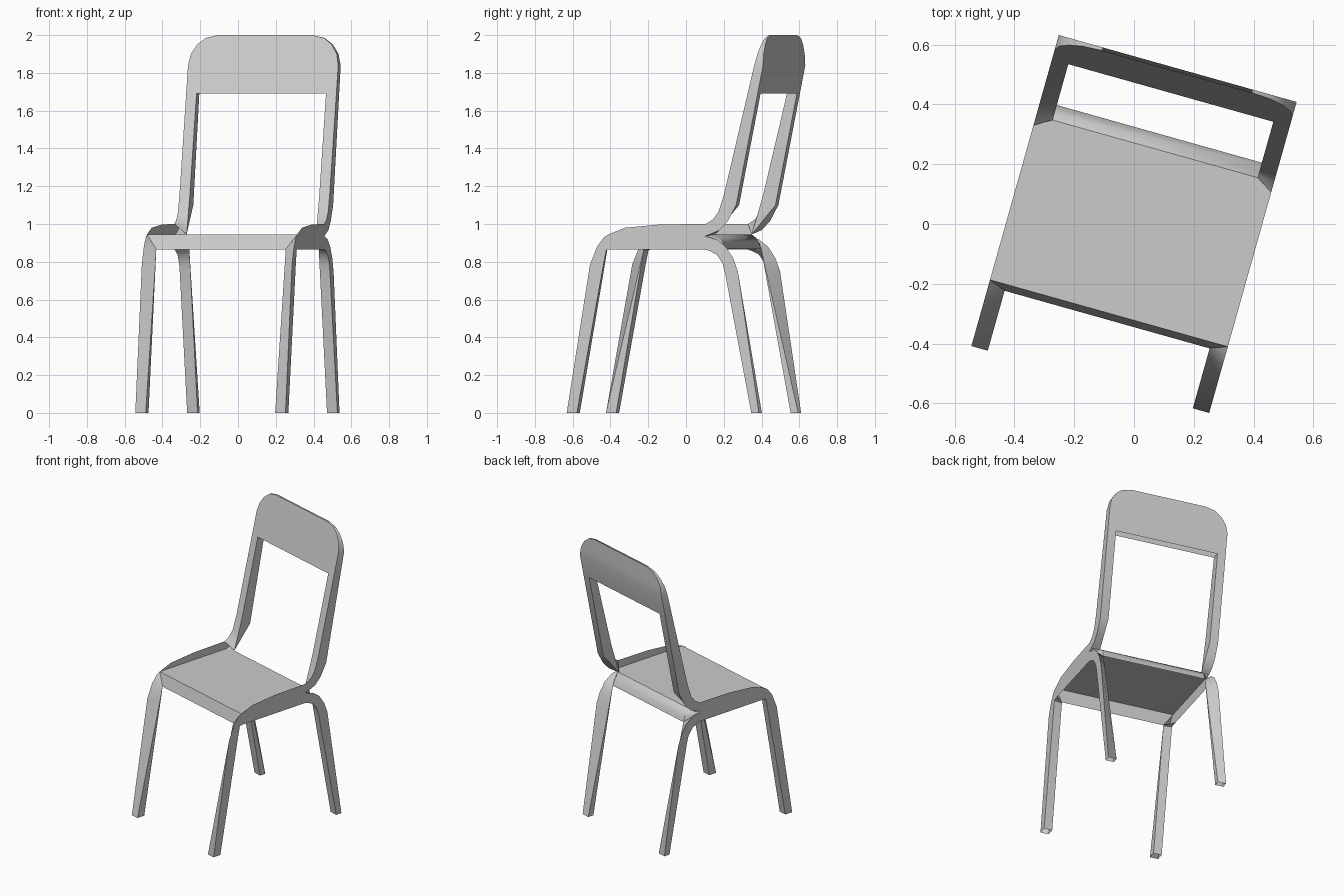
import bpy, bmesh, math
from mathutils import Vector

cube = bpy.data.objects.get("Cube")
if cube:
    bpy.data.objects.remove(cube, do_unlink=True)

TURN = -math.radians(15.7)   # whole chair is turned on the floor
HALF = 0.413                 # half width of the chair
INNER = 0.356                # inner side of legs and posts

grey = bpy.data.materials.new("light_grey")
grey.use_nodes = True
colour = (0.6, 0.6, 0.6, 1)
grey.diffuse_color = colour
grey.node_tree.nodes["Principled BSDF"].inputs["Base Color"].default_value = colour


def skin(name, rows, closed=False, facing=None):
    """Skin rows of points as an open-ended tube or a sheet facing one way."""
    bm = bmesh.new()
    grid = [[bm.verts.new(p) for p in row] for row in rows]
    n = len(grid[0])
    for a, b in zip(grid, grid[1:]):
        for i in range(n if closed else n - 1):
            j = (i + 1) % n
            bm.faces.new((a[i], a[j], b[j], b[i]))
    bmesh.ops.remove_doubles(bm, verts=bm.verts, dist=0.0005)
    bmesh.ops.recalc_face_normals(bm, faces=bm.faces)
    if facing:
        total = sum((f.normal * f.calc_area() for f in bm.faces), Vector())
        if total.dot(Vector(facing)) < 0:
            bmesh.ops.reverse_faces(bm, faces=bm.faces)
    mesh = bpy.data.meshes.new(name)
    bm.to_mesh(mesh)
    bm.free()
    mesh.materials.append(grey)
    obj = bpy.data.objects.new(name, mesh)
    bpy.context.collection.objects.link(obj)
    obj.rotation_euler.z = TURN
    bpy.ops.object.select_all(action="DESELECT")
    obj.select_set(True)
    bpy.context.view_layer.objects.active = obj
    bpy.ops.object.shade_smooth_by_angle(angle=math.radians(30))


def bar(name, side, apex, sections, tip):
    """Hollow bar whose inner side narrows to an apex at the seat.
    Inner edges run straight from the apex to the section numbered tip."""
    apex = Vector(apex)
    rows = []
    for i, (a, b) in enumerate(sections):
        inner_a, inner_b = Vector(a), Vector(b)
        if i < tip:
            end_a, end_b = (Vector(p) for p in sections[tip])
            t = min(1, max(0, (b[1] - apex.y) / (end_b.y - apex.y)))
            inner_a, inner_b = apex.lerp(end_a, t), apex.lerp(end_b, t)
        rows.append([(side * HALF, *a), (side * INNER, *inner_a),
                     (side * INNER, *inner_b), (side * HALF, *b)])
    skin(name, rows, closed=True)


# Outer and inner edges of each bar as seen from the side
front_leg = [((-.31, .945), (-.27, .866)), ((-.335, .93), (-.30, .866)),
             ((-.373, .88), (-.322, .862)), ((-.412, .785), (-.338, .785)),
             ((-.54, 0), (-.484, 0))]
side_rail = [((-.31, .945), (-.27, .866)), ((-.22, .98), (-.2, .866)),
             ((-.03, .997), (-.03, .866)), ((.18, 1.0), (.18, .866)),
             ((.225, 1.0), (.215, .866))]
back_post = [((.225, 1.0), (.22, .935)), ((.265, 1.025), (.30, .967)),
             ((.295, 1.065), (.346, 1.015)), ((.325, 1.157), (.392, 1.1)),
             ((.455, 1.69), (.51, 1.69))]
rear_leg = [((.22, .935), (.215, .866)), ((.285, .918), (.245, .858)),
            ((.335, .88), (.285, .838)), ((.375, .82), (.318, .79)),
            ((.401, .75), (.331, .74)), ((.517, 0), (.475, 0))]

for label, side in (("left", 1), ("right", -1)):
    bar(label + "_front_leg", side, (-.332, .866), front_leg, 4)
    bar(label + "_back_post", side, (.261, .945), back_post, 3)
    bar(label + "_rear_leg", side, (.313, .868), rear_leg, 5)
    skin(label + "_side_rail",
         [[(side * HALF, *a), (side * HALF, *b)] for a, b in side_rail], facing=(side, 0, 0))

# Seat sheet folded down at the front
skin("seat", [[(x, *p) for x in (-HALF, HALF)] for p in ((.261, .945), (-.31, .945))],
     facing=(0, 0, 1))
skin("front_rail", [[(x, *p) for x in (-INNER, INNER)] for p in ((-.31, .945), (-.332, .866))],
     facing=(0, -1, 0))
for label, side in (("left", 1), ("right", -1)):
    skin(label + "_front_corner", [[(side * INNER, -.31, .945), (side * INNER, -.332, .866)],
                                   [(side * HALF, -.31, .945), (side * INNER, -.332, .866)]],
         facing=(0, -1, 0))

# Rounded rear rail, drawn together where the posts and rear legs part
rear_profile = [(.261, .945), (.285, .927), (.303, .9), (.313, .868)]
skin("rear_rail", [[(-HALF, .22, .935), (-INNER, *p), (INNER, *p), (HALF, .22, .935)]
                   for p in rear_profile], facing=(0, 1, 0))

# Backrest with rounded upper corners, thinning towards its top edge
half_arch = [(.413, 1.69), (.413, 1.84), (.401, 1.9), (.37, 1.95), (.325, 1.985), (.26, 2.0)]
levels = []
for x, z in half_arch:
    front = .455 + (z - 1.69) * .24
    back = .51 + (min(z, 1.84) - 1.69) * .2
    levels.append([(-x, front, z), (x, front, z), (x, back, z), (-x, back, z)])
skin("backrest", levels, closed=True)
